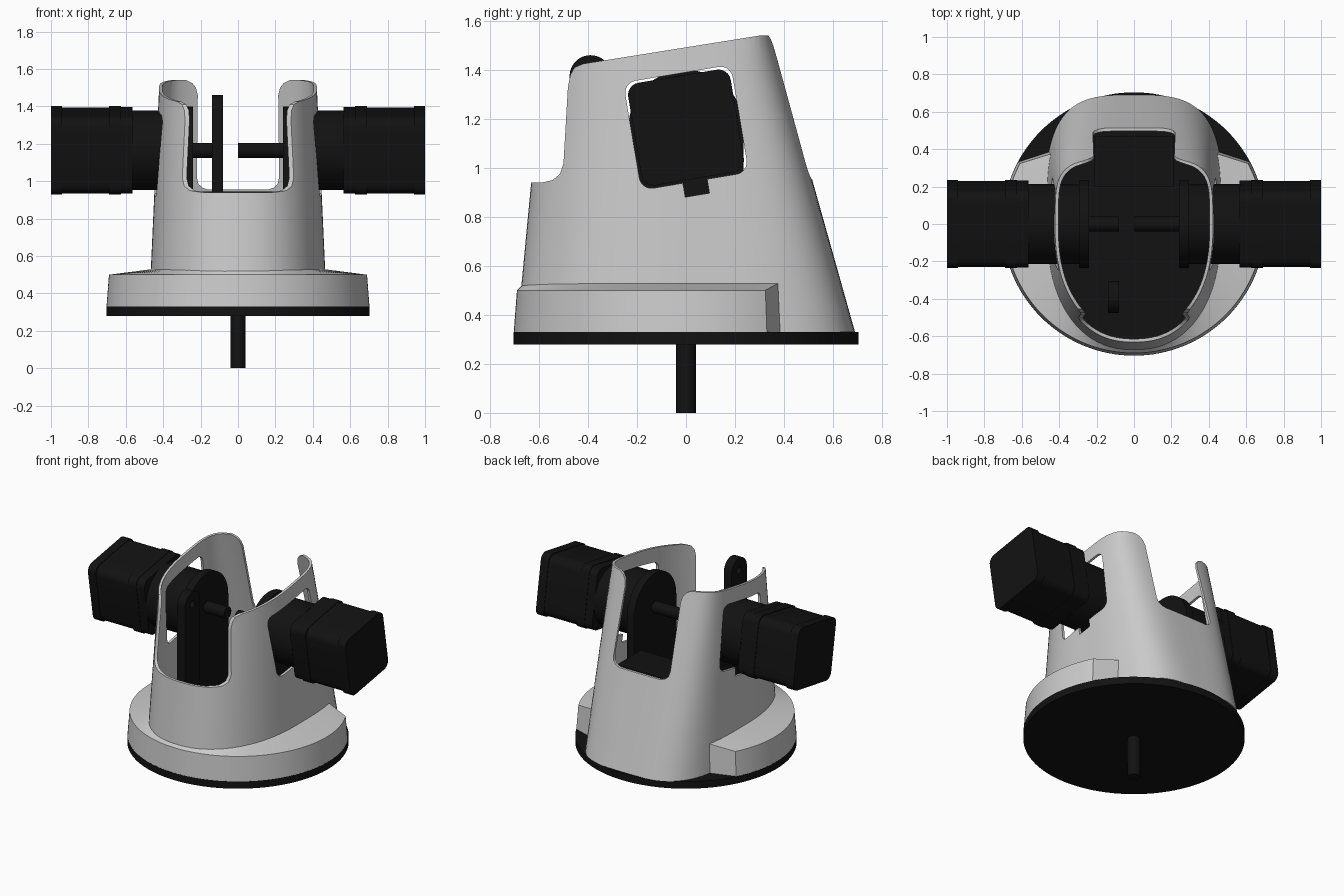
import bpy, bmesh
from math import sin, cos, pi, radians

if "Cube" in bpy.data.objects:
    bpy.data.objects.remove(bpy.data.objects["Cube"])

black = bpy.data.materials.new("black_plastic")
black.diffuse_color = (0.006, 0.006, 0.006, 1)
black.use_nodes = True
black.node_tree.nodes["Principled BSDF"].inputs["Base Color"].default_value = black.diffuse_color
AXIS = 1.165            # height of the motor axis
TILT = radians(9.5)     # motor roll about x


def make(name, verts, faces, mat=None):
    me = bpy.data.meshes.new(name)
    me.from_pydata(verts, [], faces)
    bm = bmesh.new()
    bm.from_mesh(me)
    bmesh.ops.recalc_face_normals(bm, faces=bm.faces)
    bm.to_mesh(me)
    bm.free()
    ob = bpy.data.objects.new(name, me)
    bpy.context.collection.objects.link(ob)
    if mat:
        me.materials.append(mat)
    return ob


def prism(name, pts, axis, lo, hi, mat=None):
    """Extrude a 2D outline along an axis; outline is in the other two axes."""
    def place(p, d):
        return {"x": (d, p[0], p[1]), "y": (p[0], d, p[1]), "z": (p[0], p[1], d)}[axis]
    n = len(pts)
    verts = [place(p, d) for d in (lo, hi) for p in pts]
    faces = [(i, (i + 1) % n, n + (i + 1) % n, n + i) for i in range(n)]
    faces += [tuple(range(n)), tuple(range(n, 2 * n))]
    return make(name, verts, faces, mat)


def arc(cx, cy, r, a0, a1, n):
    return [(cx + r * cos(radians(a0 + (a1 - a0) * i / n)),
             cy + r * sin(radians(a0 + (a1 - a0) * i / n))) for i in range(n + 1)]


def circle(cx, cy, r, n=48):
    return arc(cx, cy, r, 0, 360, n)[:-1]


def rolled(pts):
    """Motor-frame outline rolled by TILT and lifted to the motor axis."""
    return [(x * cos(TILT) - y * sin(TILT), AXIS + x * sin(TILT) + y * cos(TILT)) for x, y in pts]


def round_square(h, r):
    k = h - r
    pts = []
    for i, (sx, sy) in enumerate(((1, 1), (-1, 1), (-1, -1), (1, -1))):
        pts += arc(sx * k, sy * k, r, 90 * i, 90 * i + 90, 6)
    return rolled(pts)


def smooth(ob):
    bpy.ops.object.select_all(action="DESELECT")
    ob.select_set(True)
    bpy.context.view_layer.objects.active = ob
    bpy.ops.object.shade_smooth_by_angle(angle=radians(30))


def cut(ob, cutter):
    m = ob.modifiers.new("cut", "BOOLEAN")
    m.operation, m.solver, m.object = "DIFFERENCE", "EXACT", cutter
    bpy.context.view_layer.objects.active = ob
    bpy.ops.object.modifier_apply(modifier=m.name)
    bpy.data.objects.remove(cutter)


def section(a, z):
    """Radius of the housing wall: soft ellipse in front, squarer at the back."""
    t = (z - 0.33) / 1.21
    w = 0.475 - 0.055 * t
    if sin(a) < 0:
        b, n = 0.69 - 0.115 * t, 2.3
    else:
        b, n = 0.69 - 0.34 * t, 3.4 + t
    return ((abs(cos(a)) / w) ** n + (abs(sin(a)) / b) ** n) ** (-1 / n)


# Housing: thin tapered shell, lofted outside up and inside down
N, L = 128, 12
levels = [0.33 + 1.32 * i / L for i in range(L + 1)]
loops = [(z, 0.0) for z in levels] + [(z, 0.018) for z in reversed(levels)]
verts = []
for z, inset in loops:
    for i in range(N):
        a = 2 * pi * i / N
        r = section(a, z) - inset
        verts.append((r * cos(a), r * sin(a), z))
K = len(loops)
faces = [(j * N + i, j * N + (i + 1) % N, (j + 1) % K * N + (i + 1) % N, (j + 1) % K * N + i)
         for j in range(K) for i in range(N)]
housing = make("housing", verts, faces)

# Slanted top and front opening
side = [(-0.9, 0.938), (-0.59, 0.94), (-0.545, 0.95), (-0.515, 0.975), (-0.5, 1.02),
        (-0.482, 1.33), (-0.472, 1.38), (-0.455, 1.41), (-0.42, 1.425),
        (0.3, 1.54), (0.6, 1.55), (0.6, 1.9), (-0.9, 1.9)]
cut(housing, prism("top_cutter", side, "x", -1, 1))
# Back opening
half = [(0.16, 0.955), (0.19, 0.965), (0.212, 0.985), (0.22, 1.02), (0.215, 1.46),
        (0.225, 1.5), (0.245, 1.525), (0.28, 1.542), (0.3, 1.9)]
cut(housing, prism("back_cutter", half + [(-x, z) for x, z in reversed(half)], "y", 0.15, 1))
# Motor windows with a notch below
cut(housing, prism("window_cutter", round_square(0.222, 0.05), "x", -0.8, 0.8))
notch = rolled([(-0.05, -0.28), (0.05, -0.28), (0.05, -0.2), (-0.05, -0.2)])
cut(housing, prism("notch_cutter", notch, "x", -0.8, 0.8))
smooth(housing)

# Foot flange wrapping the front and sides
verts, M = [], 96
for i in range(M + 1):
    t = i / M
    ao, ai = radians(28 - 236 * t), radians(41 - 262 * t)
    for a, r, z in ((ai, section(ai, 0.33) - 0.01, 0.33), (ao, 0.703, 0.33),
                    (ao, 0.69, 0.50), (ai, section(ai, 0.53) - 0.01, 0.53)):
        verts.append((r * cos(a), r * sin(a), z))
faces = [(4 * i + k, 4 * i + (k + 1) % 4, 4 * i + 4 + (k + 1) % 4, 4 * i + 4 + k)
         for i in range(M) for k in range(4)]
faces += [(0, 1, 2, 3), tuple(4 * M + k for k in range(4))]
smooth(make("foot_flange", verts, faces))

# Turntable disc and its shaft
smooth(prism("base_disc", circle(0, 0, 0.704, 128), "z", 0.28, 0.33, black))
smooth(prism("base_shaft", circle(0, 0, 0.04, 32), "z", 0, 0.28, black))

# Motors, gearboxes and mounts on both sides
mount = arc(0, AXIS, 0.235, 0, 180, 32) + [(-0.235, 0.33), (0.235, 0.33)]
for tag, s, tip in (("left", -1, 0.08), ("right", 1, 0.0)):
    parts = [("motor_end_cap", round_square(0.212, 0.05), 0.94, 1.0),
             ("motor_body", round_square(0.208, 0.06), 0.685, 0.945),
             ("motor_front_cap", round_square(0.212, 0.05), 0.625, 0.69),
             ("gearbox_flange", round_square(0.209, 0.055), 0.565, 0.63),
             ("gearbox", circle(0, AXIS, 0.213, 64), 0.29, 0.57),
             ("motor_mount", mount, 0.24, 0.295),
             ("drive_shaft", circle(0, AXIS, 0.04, 32), tip, 0.25)]
    for name, pts, x0, x1 in parts:
        smooth(prism(tag + "_" + name, pts, "x", s * x0, s * x1, black))

# Upright lever with a pin hole
lever = prism("lever", arc(-0.39, 1.375, 0.085, 0, 180, 24) + [(-0.475, 0.33), (-0.305, 0.33)],
              "x", -0.14, -0.08, black)
cut(lever, prism("pin_cutter", circle(-0.39, 1.375, 0.025, 24), "x", -0.3, 0))
smooth(lever)

# Block behind the drive shafts
prism("rear_block", [(-0.21, 0.2), (0.21, 0.2), (0.21, 0.47), (-0.21, 0.47)], "z", 0.33, 0.945, black)
